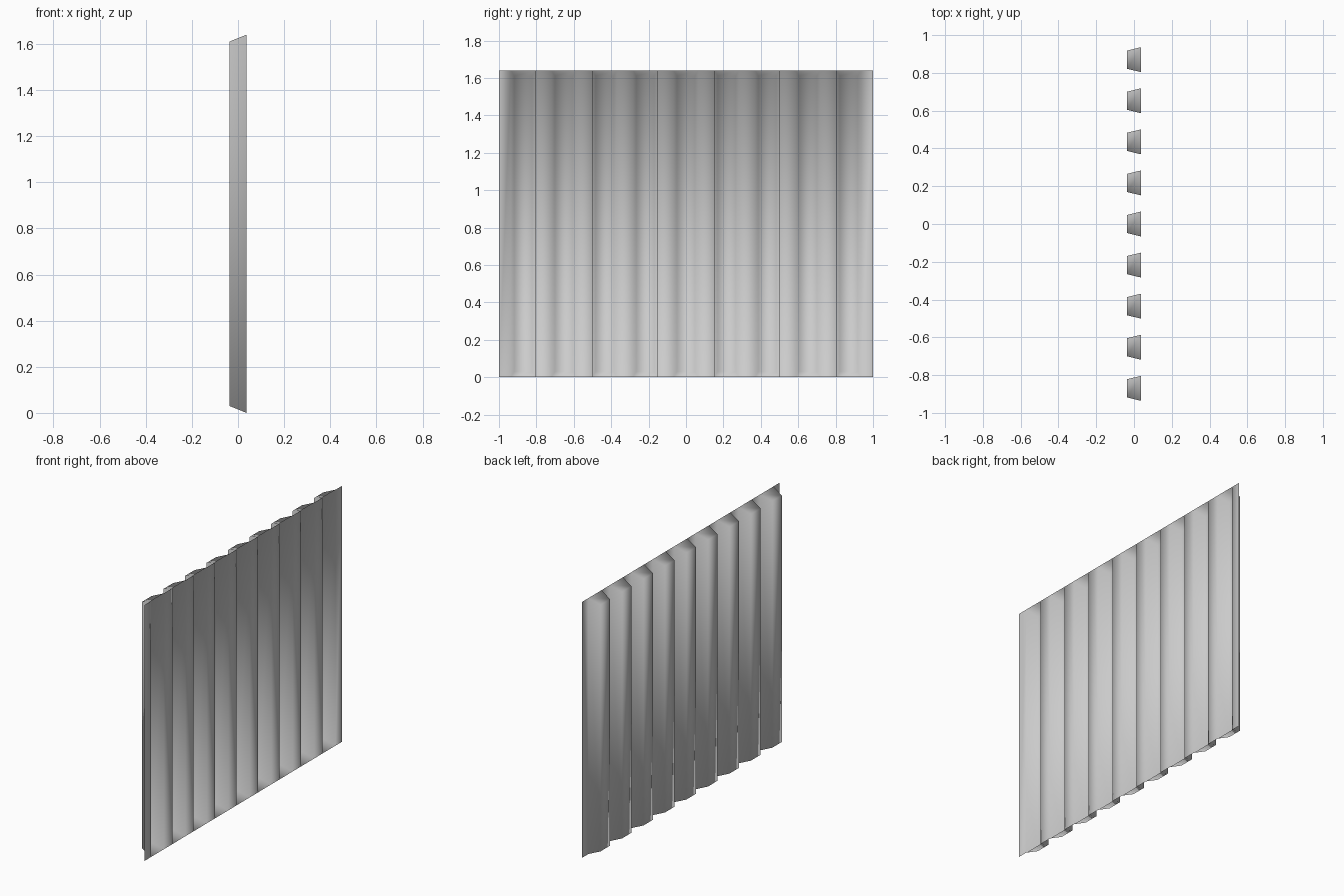
import bpy
import bmesh

cube = bpy.data.objects.get("Cube")
if cube:
    bpy.data.objects.remove(cube, do_unlink=True)

# Overall sizes
HEIGHT = 1.64
HALF_LENGTH = 1.0
DEPTH = 0.037            # half of the rib depth
RIBS = 9
PITCH = 0.2175
BASE_HALF = 0.066        # half width of a rib where it meets the sheet
CROWN_HALF = 0.048       # half width of the rib crown
END_SLOPE = 0.03         # crown is shorter than the sheet by this at each end

# Plain grey sheet metal
metal = bpy.data.materials.new("grey_metal")
metal.use_nodes = True
grey = (0.6, 0.6, 0.6, 1.0)
metal.diffuse_color = grey
metal.node_tree.nodes["Principled BSDF"].inputs["Base Color"].default_value = grey

bm = bmesh.new()


def upright_edge(x, y, inset=0.0):
    """Bottom and top vertex of one vertical fold line."""
    return (bm.verts.new((x, y, inset)), bm.verts.new((x, y, HEIGHT - inset)))


def strip(a, b):
    """Upright face between two fold lines."""
    bm.faces.new((a[0], a[1], b[1], b[0]))


# Flat bands alternating with pressed ribs that have sloping closed ends
previous = upright_edge(DEPTH, -HALF_LENGTH)
for i in range(RIBS):
    centre = (i - (RIBS - 1) / 2) * PITCH
    base_a = upright_edge(DEPTH, centre - BASE_HALF)
    crown_a = upright_edge(-DEPTH, centre - CROWN_HALF, END_SLOPE)
    crown_b = upright_edge(-DEPTH, centre + CROWN_HALF, END_SLOPE)
    base_b = upright_edge(DEPTH, centre + BASE_HALF)
    strip(previous, base_a)
    strip(base_a, crown_a)
    strip(crown_a, crown_b)
    strip(crown_b, base_b)
    bm.faces.new((base_a[0], crown_a[0], crown_b[0], base_b[0]))
    bm.faces.new((base_b[1], crown_b[1], crown_a[1], base_a[1]))
    previous = base_b
strip(previous, upright_edge(DEPTH, HALF_LENGTH))

# Consistent facing, ribs outward, soft shading over the folds
bmesh.ops.recalc_face_normals(bm, faces=bm.faces[:])
bm.normal_update()
if sum(f.normal.x * f.calc_area() for f in bm.faces) > 0:
    bmesh.ops.reverse_faces(bm, faces=bm.faces[:])
for face in bm.faces:
    face.smooth = True

mesh = bpy.data.meshes.new("corrugated_panel")
bm.to_mesh(mesh)
bm.free()
mesh.materials.append(metal)
panel = bpy.data.objects.new("corrugated_panel", mesh)
bpy.context.collection.objects.link(panel)
